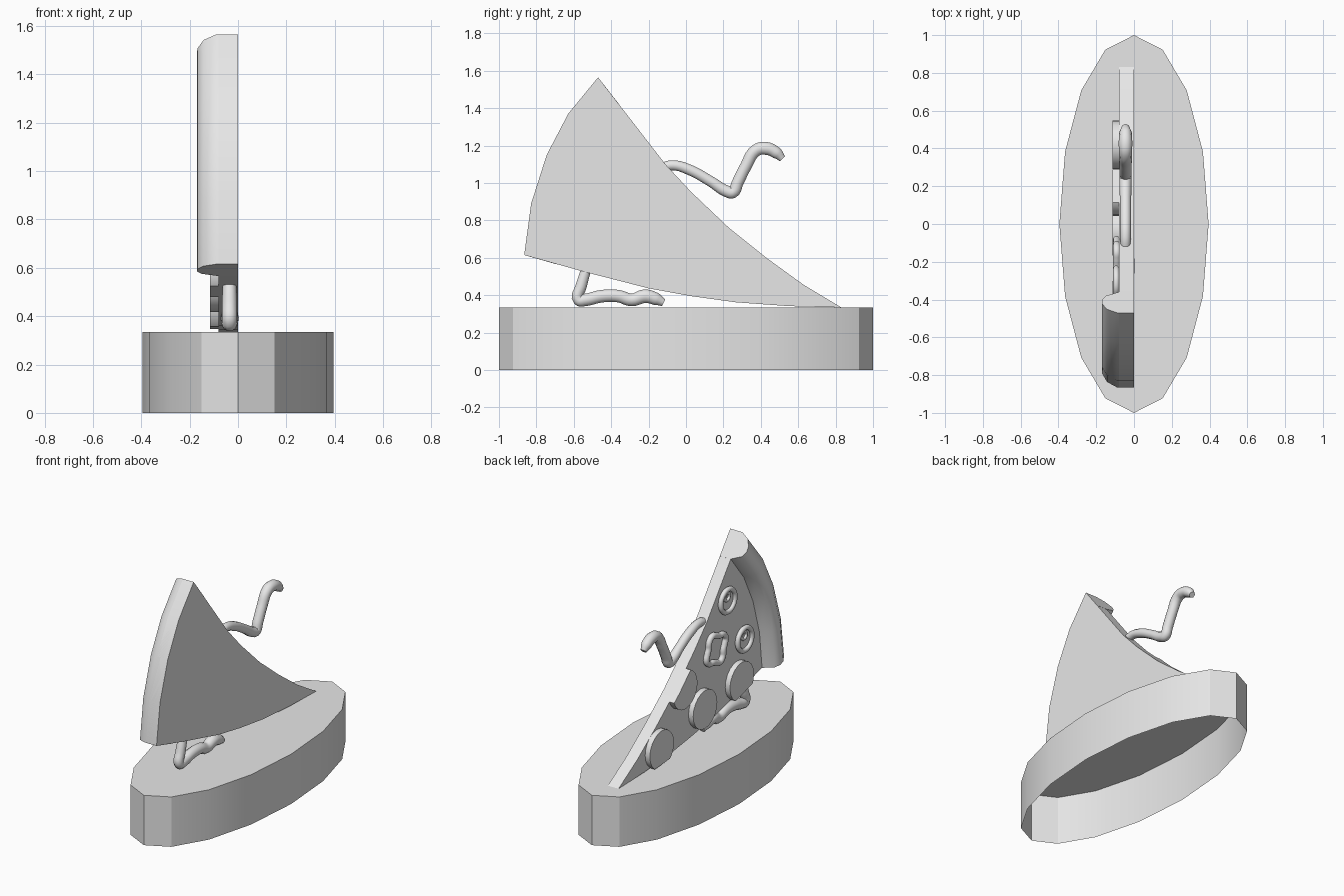
import bpy, bmesh, math
from mathutils import Vector

cube = bpy.data.objects.get("Cube")
if cube:
    bpy.data.objects.remove(cube, do_unlink=True)

grey = bpy.data.materials.new("light grey")
grey.use_nodes = True
grey.diffuse_color = (0.8, 0.8, 0.8, 1)
grey.node_tree.nodes["Principled BSDF"].inputs["Base Color"].default_value = (0.8, 0.8, 0.8, 1)

BASE_TOP = 0.335
FACE_X = -0.08      # topping side of the slice


def activate(ob):
    bpy.ops.object.select_all(action='DESELECT')
    ob.select_set(True)
    bpy.context.view_layer.objects.active = ob


def finish(ob, angle=30):
    if not ob.data.materials:
        ob.data.materials.append(grey)
    activate(ob)
    bpy.ops.object.shade_smooth_by_angle(angle=math.radians(angle))
    return ob


def mesh_object(name, bm):
    bmesh.ops.recalc_face_normals(bm, faces=bm.faces)
    me = bpy.data.meshes.new(name)
    bm.to_mesh(me)
    bm.free()
    ob = bpy.data.objects.new(name, me)
    bpy.context.collection.objects.link(ob)
    return ob


def prism(name, outline, x0, x1):
    """Extrude a (y, z) outline along x."""
    bm = bmesh.new()
    face = bm.faces.new([bm.verts.new((x0, y, z)) for y, z in outline])
    ext = bmesh.ops.extrude_face_region(bm, geom=[face])
    moved = [g for g in ext["geom"] if isinstance(g, bmesh.types.BMVert)]
    bmesh.ops.translate(bm, vec=(x1 - x0, 0, 0), verts=moved)
    return mesh_object(name, bm)


def tube(name, points, depth, cyclic=False, spline_type='BEZIER'):
    """Round tube along (x, y, z, radius) points."""
    cu = bpy.data.curves.new(name, 'CURVE')
    cu.dimensions = '3D'
    cu.bevel_depth = depth
    cu.bevel_resolution = 3
    cu.resolution_u = 5
    cu.use_fill_caps = True
    sp = cu.splines.new('BEZIER')
    sp.bezier_points.add(len(points) - 1)
    for bp, (x, y, z, r) in zip(sp.bezier_points, points):
        bp.co = (x, y, z)
        bp.radius = r
        bp.handle_left_type = bp.handle_right_type = 'AUTO'
    sp.use_cyclic_u = cyclic
    ob = bpy.data.objects.new(name, cu)
    bpy.context.collection.objects.link(ob)
    activate(ob)
    bpy.ops.object.convert(target='MESH')
    return finish(bpy.context.object, 45)


def circle(y, z, r, n):
    return [(y + r * math.cos(math.tau * i / n), z + r * math.sin(math.tau * i / n))
            for i in range(n)]


# Oval base, open underneath
bm = bmesh.new()
bottom = [bm.verts.new((0.395 * math.sin(math.tau * i / 16), math.cos(math.tau * i / 16), 0))
          for i in range(16)]
top = [bm.verts.new((v.co.x, v.co.y, BASE_TOP)) for v in bottom]
for i in range(16):
    j = (i + 1) % 16
    bm.faces.new((bottom[j], bottom[i], top[i], top[j]))
bm.faces.new(top)
finish(mesh_object("oval_base", bm))

# Slice body with curved edges
arc = [(-0.47, 1.565), (-0.63, 1.37), (-0.745, 1.15), (-0.828, 0.89), (-0.865, 0.615)]
lower = [(-0.535, 0.523), (-0.2, 0.437), (0.03, 0.395), (0.27, 0.362), (0.55, 0.342)]
upper = [(0.83, BASE_TOP), (0.63, 0.455), (0.43, 0.60), (0.23, 0.76), (0.03, 0.95), (-0.11, 1.10)]
outline = arc + lower + upper
finish(prism("slice_body", outline, 0, FACE_X), 20)

# Raised crust swept along the outer arc; section is (inward distance, x)
section = [(0, 0), (0, -0.09), (0.03, -0.143), (0.075, -0.168), (0.11, -0.17),
           (0.145, -0.15), (0.18, -0.078), (0.18, 0)]
bm = bmesh.new()
rings = []
for i, (y, z) in enumerate(arc):
    a = math.radians(-52 + 36 * i / (len(arc) - 1))
    rings.append([bm.verts.new((x, y + d * math.cos(a), z + d * math.sin(a)))
                  for d, x in section])
n = len(section)
for r0, r1 in zip(rings, rings[1:]):
    for i in range(n - 1):
        bm.faces.new((r0[i], r0[i + 1], r1[i + 1], r1[i]))
bm.faces.new(rings[0])
bm.faces.new(rings[-1])
finish(mesh_object("crust", bm), 35)

# Round toppings trimmed to the slice outline
cutter = prism("trim_helper", outline, 0.1, -0.3)
cutter.hide_render = True
for i, (y, z) in enumerate([(0.42, 0.45), (-0.04, 0.545), (0.17, 0.756), (-0.43, 0.585)]):
    disc = prism(f"round_topping_{i + 1}", circle(y, z, 0.128, 20), FACE_X + 0.01, -0.115)
    mod = disc.modifiers.new("trim", 'BOOLEAN')
    mod.operation = 'INTERSECT'
    mod.solver = 'EXACT'
    mod.object = cutter
    activate(disc)
    bpy.ops.object.modifier_apply(modifier="trim")
    finish(disc)
bpy.data.objects.remove(cutter, do_unlink=True)

# Ringed toppings with a small off-centre ring
for i, (y, z) in enumerate([(-0.31, 1.167), (-0.49, 0.84)]):
    finish(prism(f"ringed_topping_{i + 1}", circle(y, z, 0.075, 16), FACE_X + 0.01, -0.09))
    for part, cy, cz, r, thick in (("rim", y, z, 0.075, 0.016),
                                   ("inner_ring", y + 0.01, z + 0.03, 0.025, 0.01)):
        tube(f"ringed_topping_{part}_{i + 1}",
             [(-0.094, a, b, 1) for a, b in circle(cy, cz, r, 8)], thick, True)

# Wavy ring topping
wavy = []
for i in range(16):
    a = math.tau * i / 16
    r = 0.097 + 0.014 * math.cos(4 * a + 2)
    wavy.append((-0.092, -0.186 + r * math.cos(a), 0.888 + r * math.sin(a), 1))
tube("wavy_ring_topping", wavy, 0.02, True)

# Bent limb on the upper edge
tube("upper_limb", [(-0.045, -0.14, 1.08, 0.8), (-0.045, -0.07, 1.095, 0.85), (-0.045, 0.02, 1.07, 0.9),
                    (-0.045, 0.13, 1.01, 0.9), (-0.045, 0.22, 0.955, 1), (-0.045, 0.25, 0.95, 1),
                    (-0.045, 0.275, 1.0, 1), (-0.045, 0.32, 1.09, 1), (-0.045, 0.375, 1.175, 1.05),
                    (-0.045, 0.43, 1.185, 1.1), (-0.045, 0.485, 1.16, 1), (-0.045, 0.515, 1.13, 0.6)], 0.033)

# Bent limb under the lower edge, resting on the base
tube("lower_limb", [(-0.035, -0.53, 0.55, 0.8), (-0.035, -0.56, 0.45, 0.9), (-0.035, -0.575, 0.375, 0.9),
                    (-0.035, -0.54, 0.375, 1), (-0.035, -0.45, 0.395, 1), (-0.035, -0.36, 0.395, 1),
                    (-0.035, -0.29, 0.375, 1), (-0.035, -0.22, 0.395, 1.1), (-0.035, -0.16, 0.38, 1),
                    (-0.035, -0.12, 0.36, 0.6)], 0.035)
